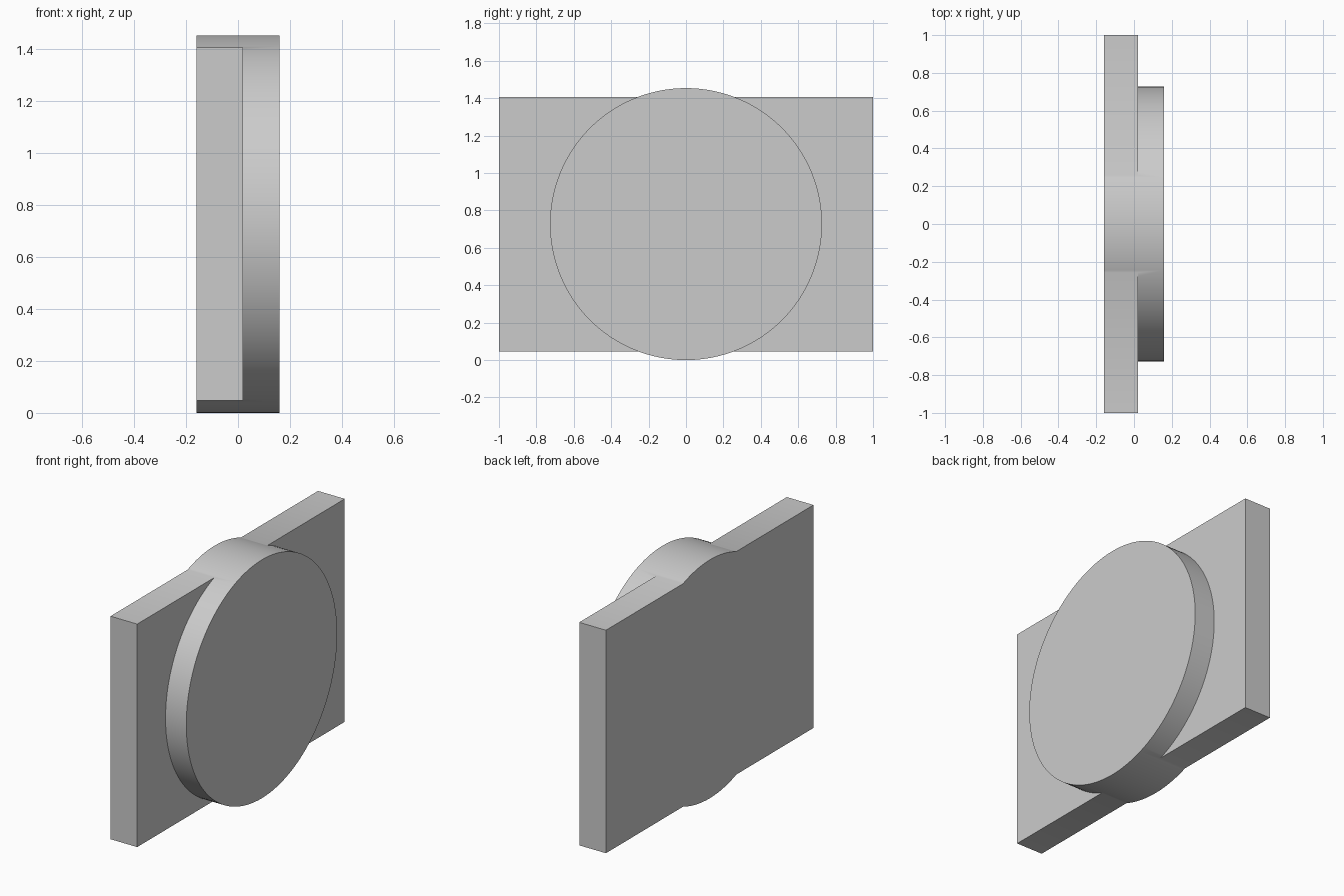
import bpy
import math

if "Cube" in bpy.data.objects:
    bpy.data.objects.remove(bpy.data.objects["Cube"], do_unlink=True)

BACK, PLATE_FACE, DISC_FACE = -0.16, 0.02, 0.16
RADIUS = 0.727
PLATE_BOTTOM, PLATE_TOP = 0.047, 1.407

grey = bpy.data.materials.new("plain grey")
grey.use_nodes = True
colour = (0.6, 0.6, 0.6, 1)
grey.diffuse_color = colour
grey.node_tree.nodes["Principled BSDF"].inputs["Base Color"].default_value = colour

# Round disc, running through the full depth
bpy.ops.mesh.primitive_cylinder_add(
    vertices=128, radius=RADIUS, depth=DISC_FACE - BACK,
    location=((BACK + DISC_FACE) / 2, 0, RADIUS), rotation=(0, math.pi / 2, 0))
disc = bpy.context.object
disc.name = "round_disc_cutter"
disc.data.materials.append(grey)
bpy.ops.object.transform_apply(location=True, rotation=True, scale=True)

# Rectangular backing plate
bpy.ops.mesh.primitive_cube_add(
    size=1, location=((BACK + PLATE_FACE) / 2, 0, (PLATE_BOTTOM + PLATE_TOP) / 2))
plate = bpy.context.object
plate.name = "plate_with_round_disc"
plate.scale = (PLATE_FACE - BACK, 2, PLATE_TOP - PLATE_BOTTOM)
plate.data.materials.append(grey)
bpy.ops.object.transform_apply(location=True, rotation=True, scale=True)

# Fuse both into one solid with a flush back
union = plate.modifiers.new("fuse_disc", "BOOLEAN")
union.operation = "UNION"
union.solver = "EXACT"
union.object = disc
bpy.ops.object.modifier_apply(modifier=union.name)
bpy.data.objects.remove(disc, do_unlink=True)

bpy.ops.object.shade_smooth_by_angle(angle=math.radians(30))
